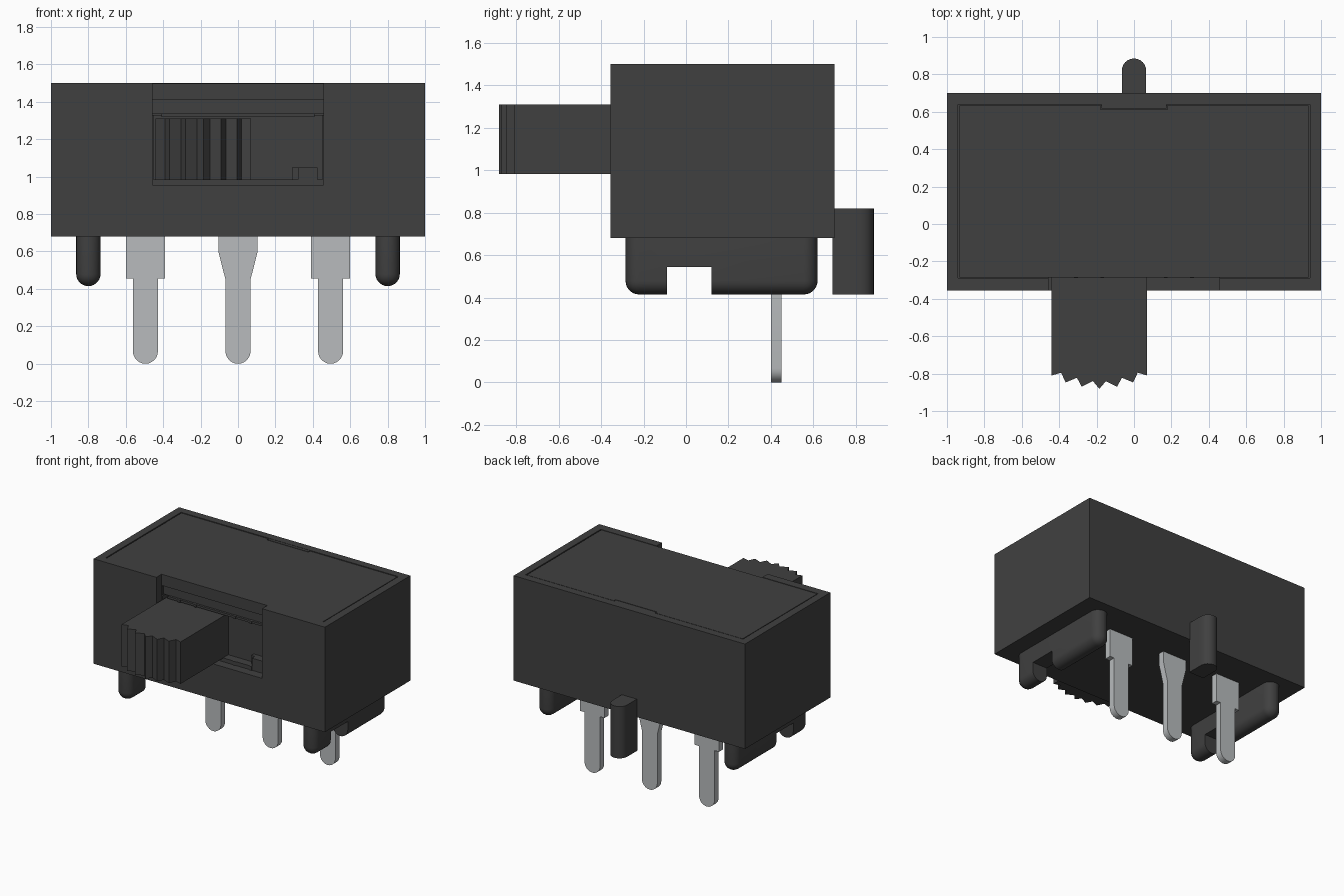
import bpy, bmesh, math
from mathutils import Vector

cube = bpy.data.objects.get("Cube")
if cube:
    bpy.data.objects.remove(cube, do_unlink=True)


def material(name, rgb, metallic=0.0):
    m = bpy.data.materials.new(name)
    m.use_nodes = True
    m.diffuse_color = (*rgb, 1)
    bsdf = next(n for n in m.node_tree.nodes if n.type == 'BSDF_PRINCIPLED')
    bsdf.inputs["Base Color"].default_value = (*rgb, 1)
    bsdf.inputs["Metallic"].default_value = metallic
    bsdf.inputs["Roughness"].default_value = 0.6
    return m


BLACK = material("black plastic", (0.051, 0.051, 0.051))
METAL = material("tinned metal", (0.48, 0.50, 0.51))


def prism(name, outline, direction, mat=BLACK):
    """Extrude a flat 3D outline along a direction vector."""
    bm = bmesh.new()
    face = bm.faces.new([bm.verts.new(p) for p in outline])
    ext = bmesh.ops.extrude_face_region(bm, geom=[face])
    moved = [g for g in ext["geom"] if isinstance(g, bmesh.types.BMVert)]
    bmesh.ops.translate(bm, verts=moved, vec=Vector(direction))
    bmesh.ops.recalc_face_normals(bm, faces=bm.faces)
    mesh = bpy.data.meshes.new(name)
    bm.to_mesh(mesh)
    bm.free()
    mesh.materials.append(mat)
    ob = bpy.data.objects.new(name, mesh)
    bpy.context.collection.objects.link(ob)
    return ob


def box(name, x0, x1, y0, y1, z0, z1):
    return prism(name, [(x0, y0, z0), (x1, y0, z0), (x1, y1, z0), (x0, y1, z0)],
                 (0, 0, z1 - z0))


def activate(ob):
    bpy.ops.object.select_all(action='DESELECT')
    ob.select_set(True)
    bpy.context.view_layer.objects.active = ob


def cut(ob, *bounds):
    """Subtract a box from an object."""
    cutter = box("cutter", *bounds)
    cutter.hide_render = True
    mod = ob.modifiers.new("cut", 'BOOLEAN')
    mod.operation, mod.solver, mod.object = 'DIFFERENCE', 'EXACT', cutter
    activate(ob)
    bpy.ops.object.modifier_apply(modifier=mod.name)
    bpy.data.objects.remove(cutter, do_unlink=True)


def smooth(ob):
    activate(ob)
    bpy.ops.object.shade_smooth_by_angle(angle=math.radians(35))


def arc(cx, cy, r, a0, a1, n=12):
    return [(cx + r * math.cos(math.radians(a0 + (a1 - a0) * i / n)),
             cy + r * math.sin(math.radians(a0 + (a1 - a0) * i / n)))
            for i in range(n + 1)]


# Housing: block with lid pocket, open-topped front window and deeper slider slot
W = 0.457
housing = box("housing", -1, 1, -0.355, 0.70, 0.68, 1.5)
cut(housing, -0.94, 0.94, -0.29, 0.64, 1.33, 1.6)
cut(housing, -W, W, -0.5, -0.285, 0.955, 1.6)
cut(housing, -W + 0.005, W - 0.005, -0.30, -0.22, 0.985, 1.34)

# Lid with a clip notch at the rear and an underside step behind the window
lid = box("lid", -0.933, 0.933, -0.287, 0.633, 1.335, 1.498)
cut(lid, -0.18, 0.18, 0.612, 0.7, 1.45, 1.6)
cut(lid, -W, W, -0.4, -0.265, 1.2, 1.41)
box("lid_clip", -0.174, 0.174, 0.617, 0.66, 1.40, 1.498)

# Retaining lip above the slot, its small ribs, and the stop block
box("slot_lip", -0.41, 0.41, -0.282, -0.20, 1.32, 1.337)
for x in (-0.31, -0.17, 0.17, 0.31):
    box("lip_rib", x - 0.01, x + 0.01, -0.288, -0.21, 1.318, 1.338)
    box("sill_rib", x - 0.01, x + 0.01, -0.29, -0.27, 0.955, 0.985)
stop = box("stop_block", 0.29, 0.425, -0.285, -0.20, 0.97, 1.05)
cut(stop, 0.2, 0.32, -0.4, -0.25, 0.9, 1.2)

# Slider knob with a serrated, slightly crowned grip end
CX = -0.185
half = [(0.035, -0.84), (0.095, -0.87), (0.12, -0.822),
        (0.18, -0.847), (0.205, -0.795), (0.255, -0.81)]
grip = [(-x, y) for x, y in reversed(half)] + [(0, -0.881)] + half
plan = [(CX + x, y) for x, y in grip] + [(CX + 0.255, -0.19), (CX - 0.255, -0.19)]
prism("slider_knob", [(x, y, 0.982) for x, y in plan], (0, 0, 0.328))

# Rounded support feet with a central notch
for side, x in (("right", -0.8), ("left", 0.8)):
    foot = box(side + "_foot", x - 0.065, x + 0.065, -0.285, 0.62, 0.415, 0.80)
    bevel = foot.modifiers.new("rounding", 'BEVEL')
    bevel.width, bevel.segments = 0.0645, 7
    activate(foot)
    bpy.ops.object.modifier_apply(modifier=bevel.name)
    cut(foot, x - 0.2, x + 0.2, -0.09, 0.12, 0.3, 0.545)
    smooth(foot)

# Rear locating post
post = [(-0.065, 0.69)] + arc(0, 0.82, 0.065, 180, 0) + [(0.065, 0.69)]
smooth(prism("rear_post", [(x, y, 0.415) for x, y in post], (0, 0, 0.405)))

# Terminals: stepped outer blades and a tapered centre blade
stepped = [(0.067, 0.455), (0.105, 0.455), (0.105, 0.70)]
tapered = [(0.067, 0.45), (0.105, 0.60), (0.105, 0.70)]
for name, cx, shoulder in (("right_terminal", -0.495, stepped),
                           ("centre_terminal", 0.0, tapered),
                           ("left_terminal", 0.495, stepped)):
    outline = (arc(0, 0.067, 0.067, 180, 360) + shoulder
               + [(-x, z) for x, z in reversed(shoulder)])
    smooth(prism(name, [(cx + x, 0.40, z) for x, z in outline], (0, 0.05, 0), METAL))
